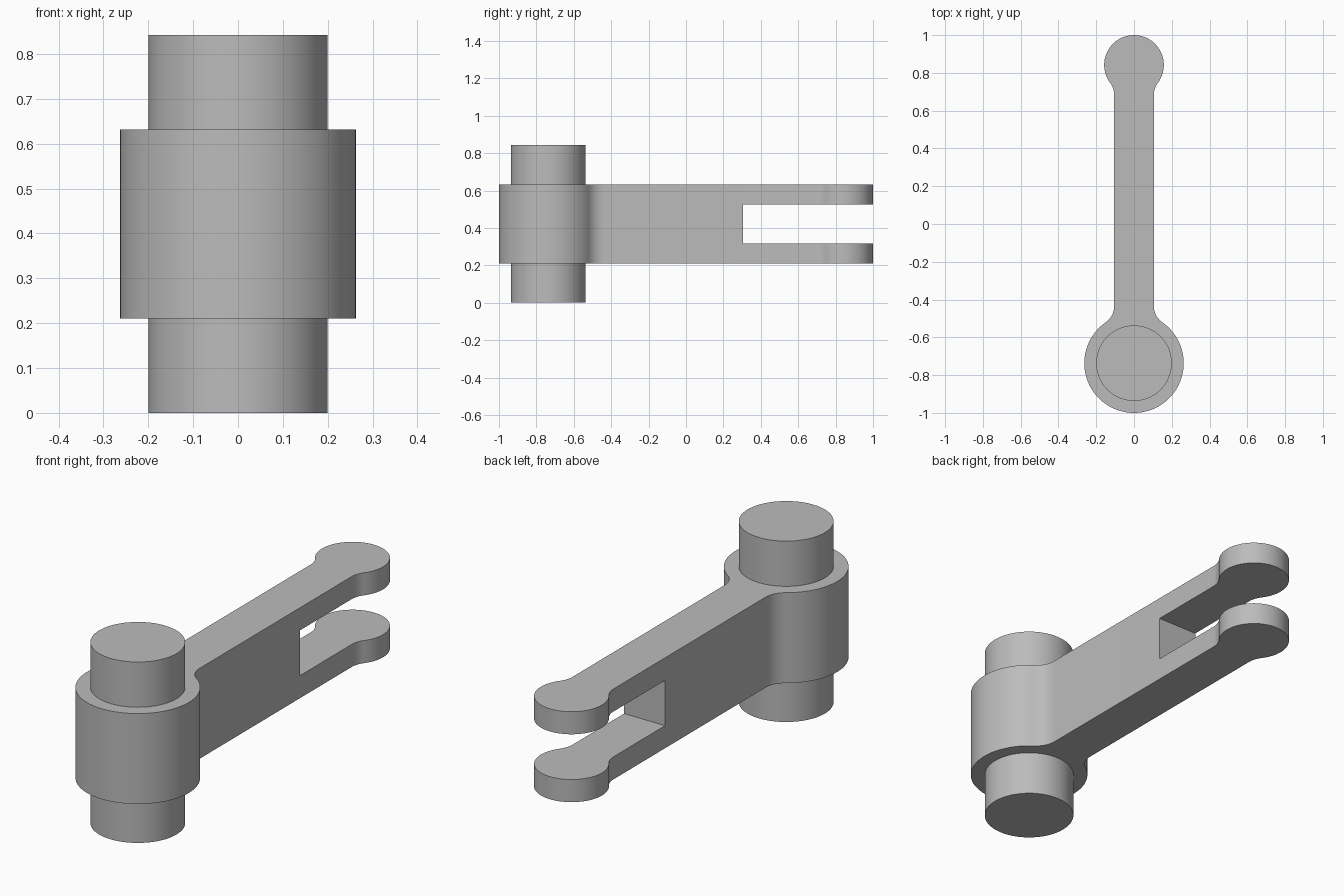
import bpy, bmesh, math

cube = bpy.data.objects.get("Cube")
if cube:
    bpy.data.objects.remove(cube, do_unlink=True)

grey = bpy.data.materials.new("steel_grey")
grey.use_nodes = True
colour = (0.5, 0.5, 0.5, 1)
grey.diffuse_color = colour
grey.node_tree.nodes["Principled BSDF"].inputs["Base Color"].default_value = colour

UNIT = 2 / 19                       # half the arm width; other sizes follow from it
HUB_R, EYE_R, FILLET = 2.5 * UNIT, 1.5 * UNIT, UNIT
HUB_Y, EYE_Y = -1 + HUB_R, 1 - EYE_R
BOTTOM, TOP = 2 * UNIT, 6 * UNIT


def arc(cx, cy, r, start, end, steps):
    """Points along an arc, angles in radians."""
    angles = [start + (end - start) * i / steps for i in range(steps + 1)]
    return [(cx + r * math.cos(a), cy + r * math.sin(a)) for a in angles]


def smooth(obj):
    bpy.ops.object.select_all(action='DESELECT')
    obj.select_set(True)
    bpy.context.view_layer.objects.active = obj
    bpy.ops.object.shade_smooth_by_angle(angle=math.radians(30))


# Plan outline: hub, fillet, straight arm, fillet, eye on the +x side, then mirrored
def fillet_rise(r):
    return math.sqrt((r + FILLET) ** 2 - (UNIT + FILLET) ** 2)


hub_rise, eye_rise = fillet_rise(HUB_R), fillet_rise(EYE_R)
hub_angle = math.atan2(hub_rise, UNIT + FILLET)
eye_angle = math.atan2(eye_rise, UNIT + FILLET)
side = arc(0, HUB_Y, HUB_R, -math.pi / 2, hub_angle, 40)
side += arc(UNIT + FILLET, HUB_Y + hub_rise, FILLET, math.pi + hub_angle, math.pi, 10)[1:]
side += arc(UNIT + FILLET, EYE_Y - eye_rise, FILLET, math.pi, math.pi - eye_angle, 10)
side += arc(0, EYE_Y, EYE_R, -eye_angle, math.pi / 2, 36)[1:]
outline = side + [(-x, y) for x, y in reversed(side[1:-1])]

# Lever body: outline extruded to full height
bm = bmesh.new()
base = bm.faces.new([bm.verts.new((x, y, BOTTOM)) for x, y in outline])
top = bmesh.ops.extrude_face_region(bm, geom=[base])
bmesh.ops.translate(bm, vec=(0, 0, TOP - BOTTOM),
                    verts=[v for v in top["geom"] if isinstance(v, bmesh.types.BMVert)])
bmesh.ops.recalc_face_normals(bm, faces=bm.faces)
mesh = bpy.data.meshes.new("lever_body")
bm.to_mesh(mesh)
bm.free()
body = bpy.data.objects.new("lever_body", mesh)
bpy.context.collection.objects.link(body)
mesh.materials.append(grey)

# Fork slot cut through the far end
SLOT_Y, SLOT_END = 0.305, 1.2
bpy.ops.mesh.primitive_cube_add(size=1, location=(0, (SLOT_Y + SLOT_END) / 2, 4 * UNIT))
cutter = bpy.context.object
cutter.name = "slot_cutter"
cutter.scale = (1, SLOT_END - SLOT_Y, 2 * UNIT)
cutter.hide_render = True
cutter.data.materials.append(grey)
bpy.context.view_layer.objects.active = body
slot = body.modifiers.new("fork_slot", 'BOOLEAN')
slot.operation = 'DIFFERENCE'
slot.solver = 'EXACT'
slot.object = cutter
bpy.ops.object.modifier_apply(modifier=slot.name)
bpy.data.objects.remove(cutter, do_unlink=True)
smooth(body)

# Pivot pin through the hub
bpy.ops.mesh.primitive_cylinder_add(vertices=72, radius=1.9 * UNIT, depth=8 * UNIT,
                                    location=(0, HUB_Y, 4 * UNIT))
pin = bpy.context.object
pin.name = "pivot_pin"
pin.data.materials.append(grey)
smooth(pin)
